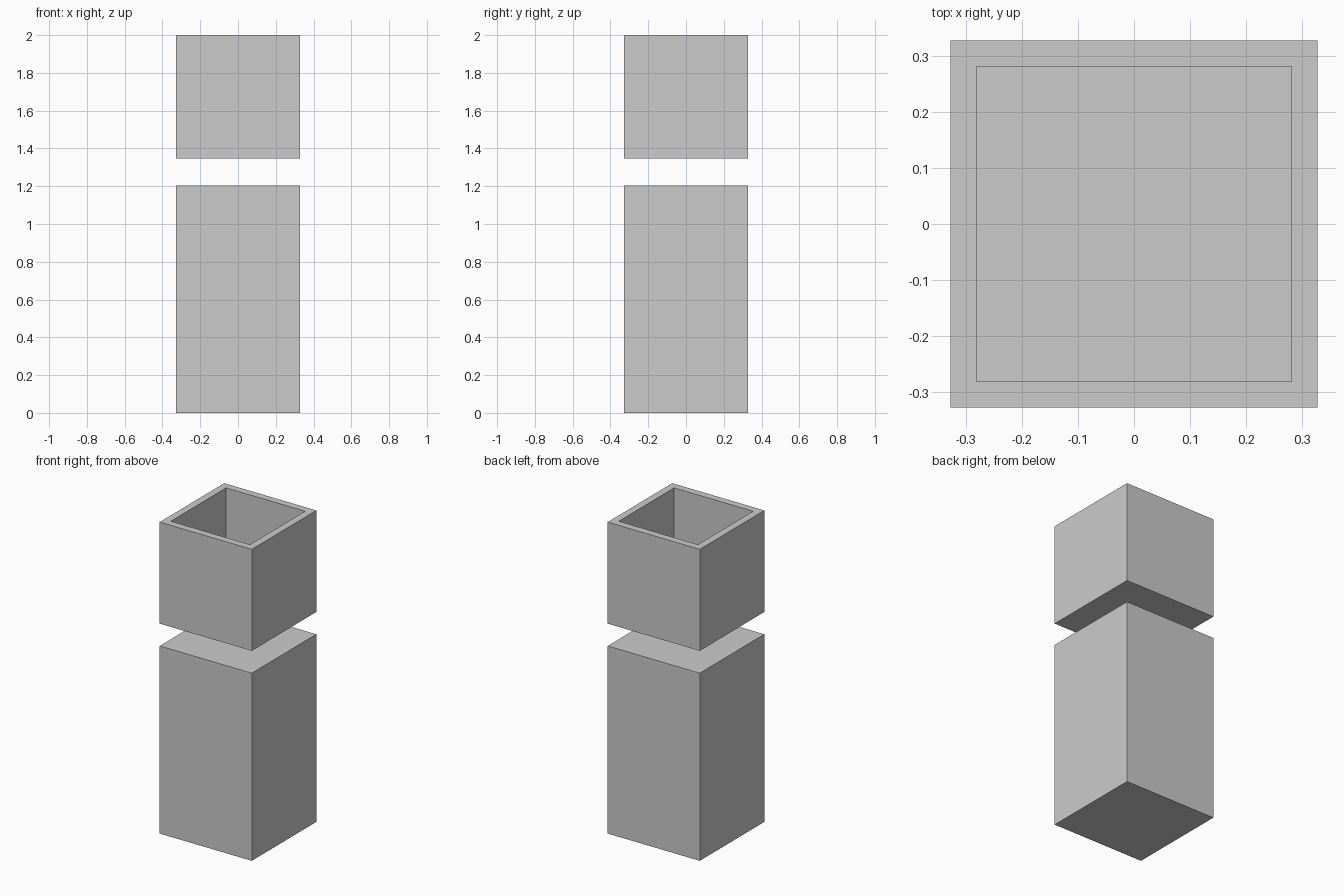
import bpy, bmesh

if "Cube" in bpy.data.objects:
    bpy.data.objects.remove(bpy.data.objects["Cube"])

HALF = 0.327    # outer half width
INNER = 0.2615  # half width of the opening


def box(name, z0, z1, rim=None, floor_z=None):
    """Square block; with rim and floor_z the top is hollowed out."""
    bm = bmesh.new()
    bmesh.ops.create_cube(bm, size=1)
    for v in bm.verts:
        v.co.x *= 2 * HALF
        v.co.y *= 2 * HALF
        v.co.z = z0 if v.co.z < 0 else z1
    if rim:
        bm.normal_update()
        top = max(bm.faces, key=lambda f: f.calc_center_median().z)
        # Inset the rim, then push the inner face down to form the cavity
        bmesh.ops.inset_region(bm, faces=[top], thickness=rim)
        hole = bmesh.ops.extrude_discrete_faces(bm, faces=[top])["faces"][0]
        for v in hole.verts:
            v.co.z = floor_z
    bmesh.ops.recalc_face_normals(bm, faces=bm.faces)
    mesh = bpy.data.meshes.new(name)
    bm.to_mesh(mesh)
    bm.free()
    obj = bpy.data.objects.new(name, mesh)
    bpy.context.collection.objects.link(obj)
    return obj


# Solid lower block
box("lower_block", 0.0, 1.205)
# Open-topped box floating above it
box("upper_open_box", 1.348, 2.0, rim=HALF - INNER, floor_z=1.348 + HALF - INNER)
